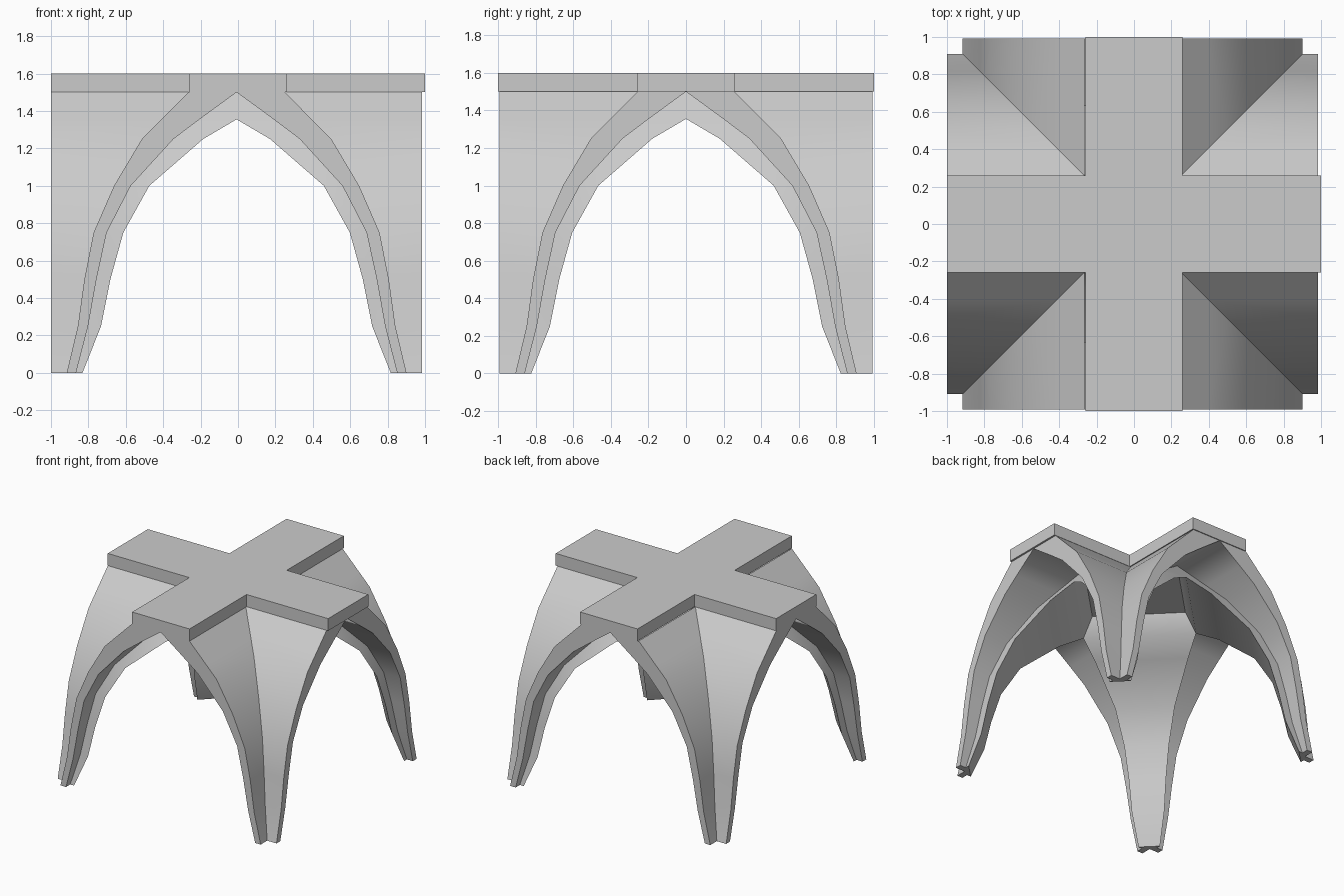
import bpy, bmesh, math

cube = bpy.data.objects.get("Cube")
if cube:
    bpy.data.objects.remove(cube, do_unlink=True)

stone = bpy.data.materials.new("grey stone")
stone.use_nodes = True
stone.diffuse_color = (0.6, 0.6, 0.6, 1)
stone.node_tree.nodes["Principled BSDF"].inputs["Base Color"].default_value = (0.6, 0.6, 0.6, 1)


def add_object(name, bm):
    bmesh.ops.recalc_face_normals(bm, faces=bm.faces)
    mesh = bpy.data.meshes.new(name)
    bm.to_mesh(mesh)
    bm.free()
    mesh.materials.append(stone)
    obj = bpy.data.objects.new(name, mesh)
    bpy.context.collection.objects.link(obj)
    return obj


# Cross-shaped roof slab
ARM = 0.26
bm = bmesh.new()
outline = []
for k in range(4):
    c, s = round(math.cos(k * math.pi / 2)), round(math.sin(k * math.pi / 2))
    for x, y in ((1, -ARM), (1, ARM), (ARM, ARM)):
        outline.append(bm.verts.new((x * c - y * s, x * s + y * c, 1.5)))
base = bm.faces.new(outline)
top = bmesh.ops.extrude_face_region(bm, geom=[base], use_keep_orig=True)
bmesh.ops.translate(bm, vec=(0, 0, 0.1),
                    verts=[v for v in top["geom"] if isinstance(v, bmesh.types.BMVert)])
add_object("roof_slab", bm)

# Leg levels: height, outer notch, arch edge, rib step, inner rib edge
LEVELS = [
    (0.00, 0.915, 0.865, 0.945, 0.83),
    (0.25, 0.855, 0.80, 0.905, 0.73),
    (0.50, 0.82, 0.755, 0.88, 0.68),
    (0.75, 0.77, 0.70, 0.85, 0.61),
    (1.00, 0.66, 0.57, 0.79, 0.47),
    (1.25, 0.51, 0.34, 0.68, 0.18),
    (1.355, 0.405, 0.20, 0.605, 0.0),
    (1.50, 0.26, 0.00, 0.50, 0.0),
]

# One quarter of the vault: a notched leg with two arch wings, a stepped rib
# along each wing and a flat chamfer across the inner corner
bm = bmesh.new()
rows = []
for z, n, a, d, s in LEVELS:
    section = [(n, n), (n, 1), (a, 1), (a, d), (s, d), (d, s), (d, a), (1, a), (1, n)]
    rows.append([bm.verts.new((x, y, z)) for x, y in section])
for low, high in zip(rows, rows[1:]):
    for i in range(len(low)):
        j = (i + 1) % len(low)
        bm.faces.new((low[i], low[j], high[j], high[i]))
bm.faces.new(rows[0])
bmesh.ops.remove_doubles(bm, verts=bm.verts, dist=0.0001)
vault = add_object("vaulted_legs", bm)
vault.scale = (0.9925, 0.9925, 1)
vault.location.x = -0.0075

# Repeat the quarter on all four corners
mirror = vault.modifiers.new("four corners", "MIRROR")
mirror.use_axis = (True, True, False)
mirror.merge_threshold = 0.002

bpy.ops.object.select_all(action="DESELECT")
vault.select_set(True)
bpy.context.view_layer.objects.active = vault
bpy.ops.object.shade_smooth_by_angle(angle=math.radians(40))
